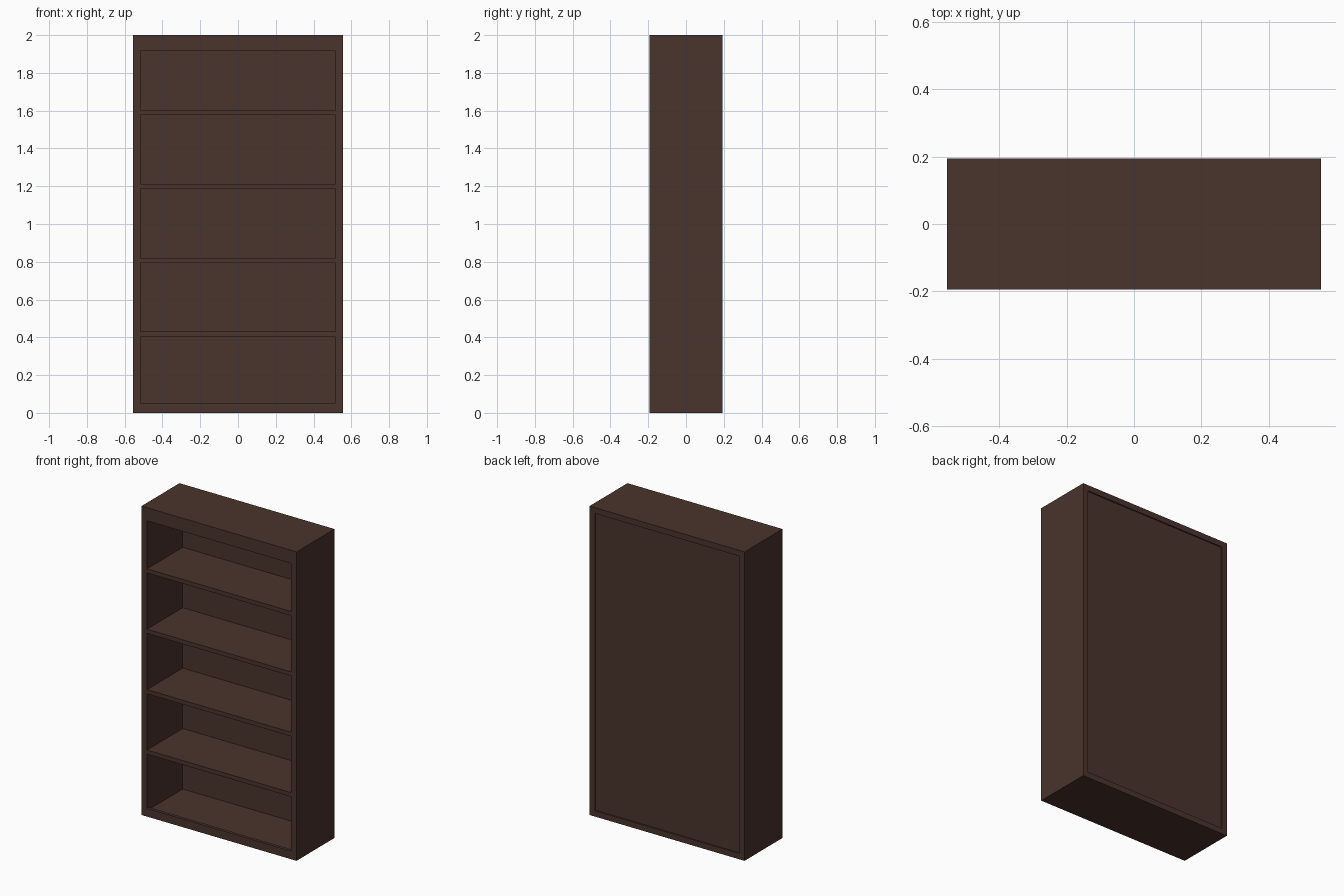
import bpy

if "Cube" in bpy.data.objects:
    bpy.data.objects.remove(bpy.data.objects["Cube"])

W, D, H = 0.555, 0.194, 2.0      # half width, half depth, height
T = 0.038                        # board thickness
IN = W - T                       # inner half width
BACK = 0.173                     # inner face of the back panel

wood = bpy.data.materials.new("dark_brown_wood")
wood.diffuse_color = (0.068, 0.033, 0.025, 1)
wood.use_nodes = True
wood.node_tree.nodes["Principled BSDF"].inputs["Base Color"].default_value = wood.diffuse_color


def board(name, x0, x1, y0, y1, z0, z1):
    """Axis-aligned board between two corners."""
    bpy.ops.mesh.primitive_cube_add(
        size=1, location=((x0 + x1) / 2, (y0 + y1) / 2, (z0 + z1) / 2))
    ob = bpy.context.object
    ob.name = name
    ob.scale = (x1 - x0, y1 - y0, z1 - z0)
    bpy.ops.object.transform_apply(location=False, rotation=False, scale=True)
    ob.data.materials.append(wood)
    return ob


# Sides
board("left_side", -W, -IN, -D, D, 0, H)
board("right_side", IN, W, -D, D, 0, H)

# Top and bottom boards between the sides
board("top_board", -IN, IN, -D, D, H - T, H)
board("bottom_board", -IN, IN, -D, D, 0, T)

# Front rails narrowing the opening at top and bottom
board("top_rail", -IN, IN, -D, -D + 0.02, 1.915, H - T)
board("bottom_rail", -IN, IN, -D, -D + 0.02, T, 0.053)

# Slightly recessed back panel
board("back_panel", -IN, IN, BACK, D - 0.008, T, H - T)

# Four evenly spaced shelves
for i in range(4):
    z = 0.43 + 0.391 * i
    board(f"shelf_{i + 1}", -IN, IN, -D + 0.002, BACK, z - 0.027, z)
